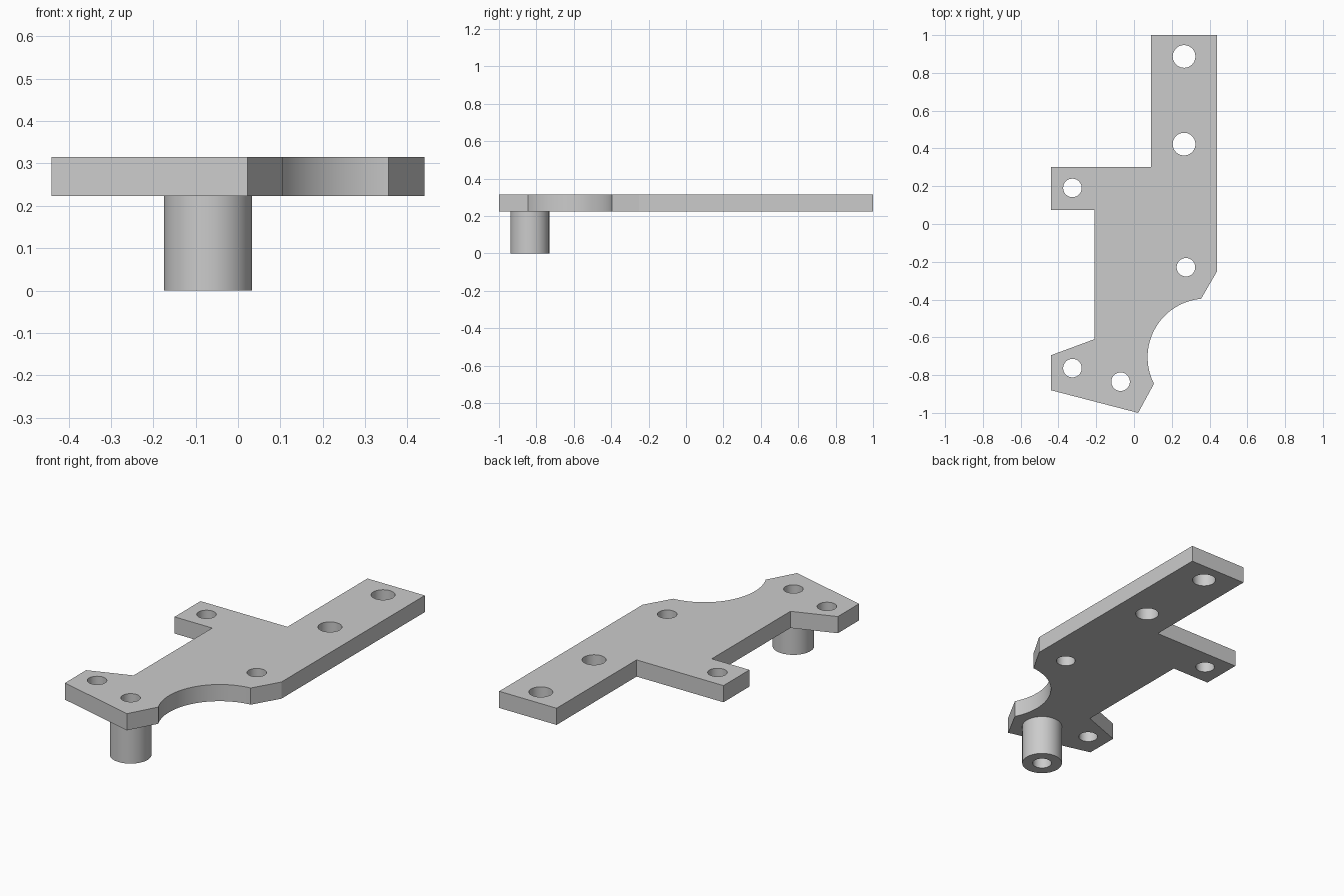
import bpy
import bmesh
from math import cos, sin, radians

if "Cube" in bpy.data.objects:
    bpy.data.objects.remove(bpy.data.objects["Cube"], do_unlink=True)

PLATE_BOTTOM, PLATE_TOP = 0.223, 0.315
SMALL, LARGE, BOSS = 0.049, 0.06, 0.104
BOSS_AT = (-0.071, -0.835)

metal = bpy.data.materials.new("plain grey metal")
metal.use_nodes = True
grey = (0.6, 0.6, 0.6, 1)
metal.diffuse_color = grey
metal.node_tree.nodes["Principled BSDF"].inputs["Base Color"].default_value = grey


def arc(cx, cy, r, start, end, steps):
    angles = [radians(start + (end - start) * i / steps) for i in range(steps + 1)]
    return [(cx + r * cos(a), cy + r * sin(a)) for a in angles]


def prism(name, outline, z0, z1):
    """Extrude a flat outline from z0 up to z1."""
    bm = bmesh.new()
    base = bm.faces.new([bm.verts.new((x, y, z0)) for x, y in outline])
    top = bmesh.ops.extrude_face_region(bm, geom=[base])["geom"]
    verts = [v for v in top if isinstance(v, bmesh.types.BMVert)]
    bmesh.ops.translate(bm, verts=verts, vec=(0, 0, z1 - z0))
    bmesh.ops.recalc_face_normals(bm, faces=bm.faces)
    mesh = bpy.data.meshes.new(name)
    bm.to_mesh(mesh)
    bm.free()
    mesh.materials.append(metal)
    obj = bpy.data.objects.new(name, mesh)
    bpy.context.collection.objects.link(obj)
    return obj


def cylinder(name, at, r, z0, z1):
    return prism(name, arc(*at, r, 0, 360, 64)[:-1], z0, z1)


def drill(obj, at, r):
    """Cut a round through hole."""
    cutter = cylinder("hole_cutter", at, r, -0.1, 0.5)
    cutter.hide_render = True
    mod = obj.modifiers.new("hole", "BOOLEAN")
    mod.operation, mod.solver, mod.object = "DIFFERENCE", "EXACT", cutter
    bpy.context.view_layer.objects.active = obj
    bpy.ops.object.modifier_apply(modifier=mod.name)
    bpy.data.objects.remove(cutter, do_unlink=True)


# Plate outline: long arm, round notch, angled foot, side tab
outline = [(0.09, 1), (0.44, 1), (0.44, -0.25)]
outline += arc(0.382, -0.705, 0.31, 95, 207, 40)
outline += [(0.022, -1), (-0.44, -0.88), (-0.44, -0.695), (-0.21, -0.61),
            (-0.21, 0.075), (-0.44, 0.075), (-0.44, 0.302), (0.09, 0.302)]
plate = prism("bracket_plate", outline, PLATE_BOTTOM, PLATE_TOP)

# Screw holes
for at in [(0.265, 0.887), (0.265, 0.423)]:
    drill(plate, at, LARGE)
for at in [(0.275, -0.229), (-0.326, 0.191), (-0.326, -0.763), BOSS_AT]:
    drill(plate, at, SMALL)

# Hollow standoff under the foot
standoff = cylinder("standoff", BOSS_AT, BOSS, 0, PLATE_BOTTOM)
drill(standoff, BOSS_AT, SMALL)

# Smooth round walls, crisp edges
for obj in (plate, standoff):
    bpy.ops.object.select_all(action="DESELECT")
    obj.select_set(True)
    bpy.context.view_layer.objects.active = obj
    bpy.ops.object.shade_smooth_by_angle(angle=radians(20))
